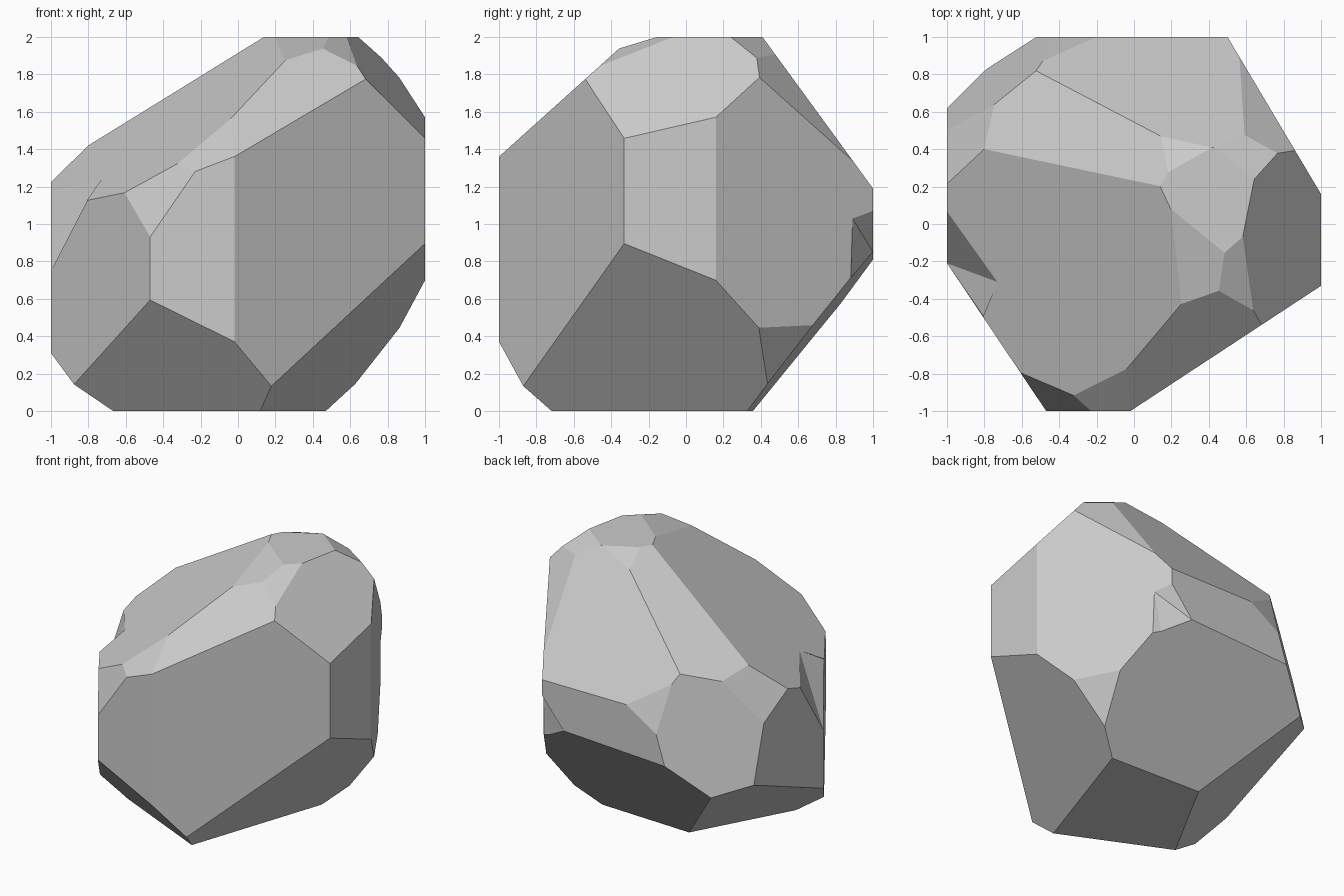
import bpy
import bmesh
from mathutils import Vector

default_cube = bpy.data.objects.get("Cube")
if default_cube:
    bpy.data.objects.remove(default_cube, do_unlink=True)

# Stone colour
stone = bpy.data.materials.new("stone_grey")
stone.use_nodes = True
grey = (0.6, 0.6, 0.6, 1)
stone.diffuse_color = grey
stone.node_tree.nodes["Principled BSDF"].inputs["Base Color"].default_value = grey


def add_object(name, bm):
    """Turn a bmesh into a flat-shaded scene object."""
    bmesh.ops.recalc_face_normals(bm, faces=bm.faces[:])
    mesh = bpy.data.meshes.new(name)
    bm.to_mesh(mesh)
    bm.free()
    mesh.materials.append(stone)
    obj = bpy.data.objects.new(name, mesh)
    bpy.context.collection.objects.link(obj)
    return obj


def chip_off(bm, normal, reach):
    """Slice away everything beyond the plane normal . p = reach."""
    normal = Vector(normal)
    geometry = bm.verts[:] + bm.edges[:] + bm.faces[:]
    bmesh.ops.bisect_plane(
        bm, geom=geometry, dist=0.0001, clear_outer=True,
        plane_co=normal * (reach / normal.length_squared), plane_no=normal)
    open_edges = [edge for edge in bm.edges if edge.is_boundary]
    if open_edges:
        bmesh.ops.holes_fill(bm, edges=open_edges, sides=0)


def bite(target, name, corners):
    """Carve a small concave notch shaped as the hull of the corners."""
    bm = bmesh.new()
    for corner in corners:
        bm.verts.new(corner)
    bmesh.ops.convex_hull(bm, input=bm.verts[:])
    cutter = add_object(name, bm)
    cutter.hide_render = True
    modifier = target.modifiers.new(name, "BOOLEAN")
    modifier.operation = "DIFFERENCE"
    modifier.solver = "EXACT"
    modifier.object = cutter
    bpy.context.view_layer.objects.active = target
    bpy.ops.object.modifier_apply(modifier=name)
    bpy.data.objects.remove(cutter, do_unlink=True)


# Chipped planes of the boulder: outward normal and reach
side_planes = [
    ((0.67, -1.02, 0), 1.007),       # front, left half
    ((0.84, 0.5, 0), 0.92),          # back, left half
    ((-0.79, -0.53, 0), 0.901),      # front, right half
    ((-0.89, 1, 0.285), 1.695),      # back, right half
]
upper_planes = [
    ((-0.742, -0.349, 1.083), 1.992),  # broad right slope
    ((-0.22, -0.27, 1), 1.935),        # crown front chip
    ((0.31, -0.35, 1), 2.204),         # crown left chip
    ((0, -0.9, 1), 2.26),              # front slope
    ((-0.38, -0.93, 1), 2.298),        # front slope chip
    ((-0.735, -1.077, 0.504), 1.891),  # front shoulder
    ((1.15, -0.23, 1), 2.684),         # left slope
    ((0, 1.37, 1), 2.56),              # back slope
    ((-0.55, 0.32, 1), 1.988),         # back right slope
    ((-0.22, 0.39, 1), 2.068),         # crown back chip
    ((0.37, 0.47, 1), 2.35),           # crown corner chip
    ((0.44, 0.7, 0.49), 1.528),        # back left bevel
    ((-0.23, 1, 0.36), 1.475),         # back shoulder
    ((-1.48, 0.53, 1), 2.817),         # right shoulder
]
lower_planes = [
    ((-0.46, -1, -0.93), 0.664),     # front undercut
    ((1.19, -0.4, -1), 0.427),       # left undercut
    ((0.05, 1.28, -1), 0.444),       # back undercut
    ((1.45, 0.91, -1), 1.161),       # back left undercut bevel
    ((-0.75, 0.41, -1), 0.354),      # right undercut
]

# Boulder body, chipped out of a block
body = bmesh.new()
bmesh.ops.create_cube(body, size=2)
bmesh.ops.translate(body, verts=body.verts[:], vec=(0, 0, 1))
for normal, reach in side_planes + upper_planes + lower_planes:
    chip_off(body, normal, reach)
bmesh.ops.remove_doubles(body, verts=body.verts[:], dist=0.001)
boulder = add_object("boulder", body)

# Two small notches broken out of the edges
bite(boulder, "right_notch", [
    (-0.73, -0.31, 1.24), (-1, 0.07, 1.18), (-1, -0.21, 0.75),
    (-0.8, -0.5, 1.12), (-1.1, -0.4, 1.3)])
bite(boulder, "back_notch", [
    (0.5, 1, 1.07), (0.565, 0.89, 1.03), (0.57, 0.88, 0.71),
    (0.51, 0.9, 0.72), (0.32, 1, 0.85), (0.7, 1.1, 0.7)])
